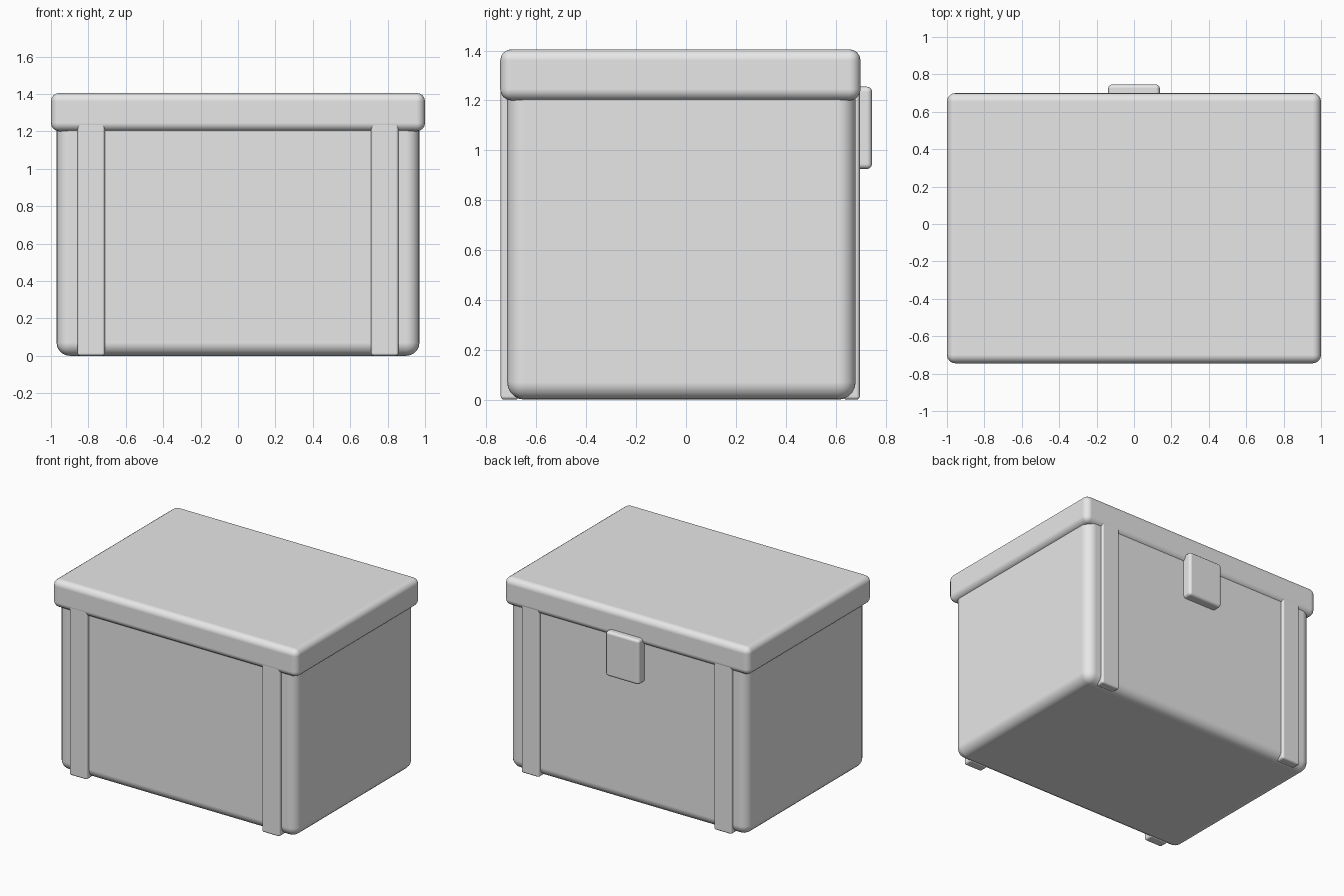
import bpy

if "Cube" in bpy.data.objects:
    bpy.data.objects.remove(bpy.data.objects["Cube"])

grey = bpy.data.materials.new("plain grey")
grey.diffuse_color = (0.8, 0.8, 0.8, 1)
grey.use_nodes = True
grey.node_tree.nodes["Principled BSDF"].inputs["Base Color"].default_value = grey.diffuse_color


def rounded_box(name, low, high, radius, segments=4):
    """Box between two corners with rounded edges and smooth shading."""
    size = [h - l for l, h in zip(low, high)]
    bpy.ops.mesh.primitive_cube_add(
        size=1, location=[(l + h) / 2 for l, h in zip(low, high)])
    ob = bpy.context.object
    ob.name = name
    ob.scale = size
    bpy.ops.object.transform_apply(location=False, rotation=False, scale=True)
    ob.data.materials.append(grey)
    bevel = ob.modifiers.new("rounding", 'BEVEL')
    bevel.width = radius
    bevel.segments = segments
    bevel.harden_normals = True
    bpy.ops.object.shade_smooth_by_angle()
    return ob


# Main container
rounded_box("box_body", (-0.97, -0.717, 0.005), (0.97, 0.68, 1.3), 0.07, 5)

# Overhanging lid
rounded_box("lid", (-1.0, -0.745, 1.205), (1.0, 0.70, 1.41), 0.045)

# Vertical straps near the corners, front and back
for side, x in (("left", -0.785), ("right", 0.785)):
    rounded_box("front_strap_" + side, (x - 0.073, -0.743, 0.005),
                (x + 0.073, -0.67, 1.3), 0.014, 3)
    rounded_box("back_strap_" + side, (x - 0.073, 0.63, 0.005),
                (x + 0.073, 0.697, 1.3), 0.014, 3)

# Latch on the back
rounded_box("latch", (-0.138, 0.66, 0.93), (0.138, 0.746, 1.26), 0.02, 3)

# Stand everything on the ground
for ob in bpy.data.objects:
    ob.location.z -= 0.005
